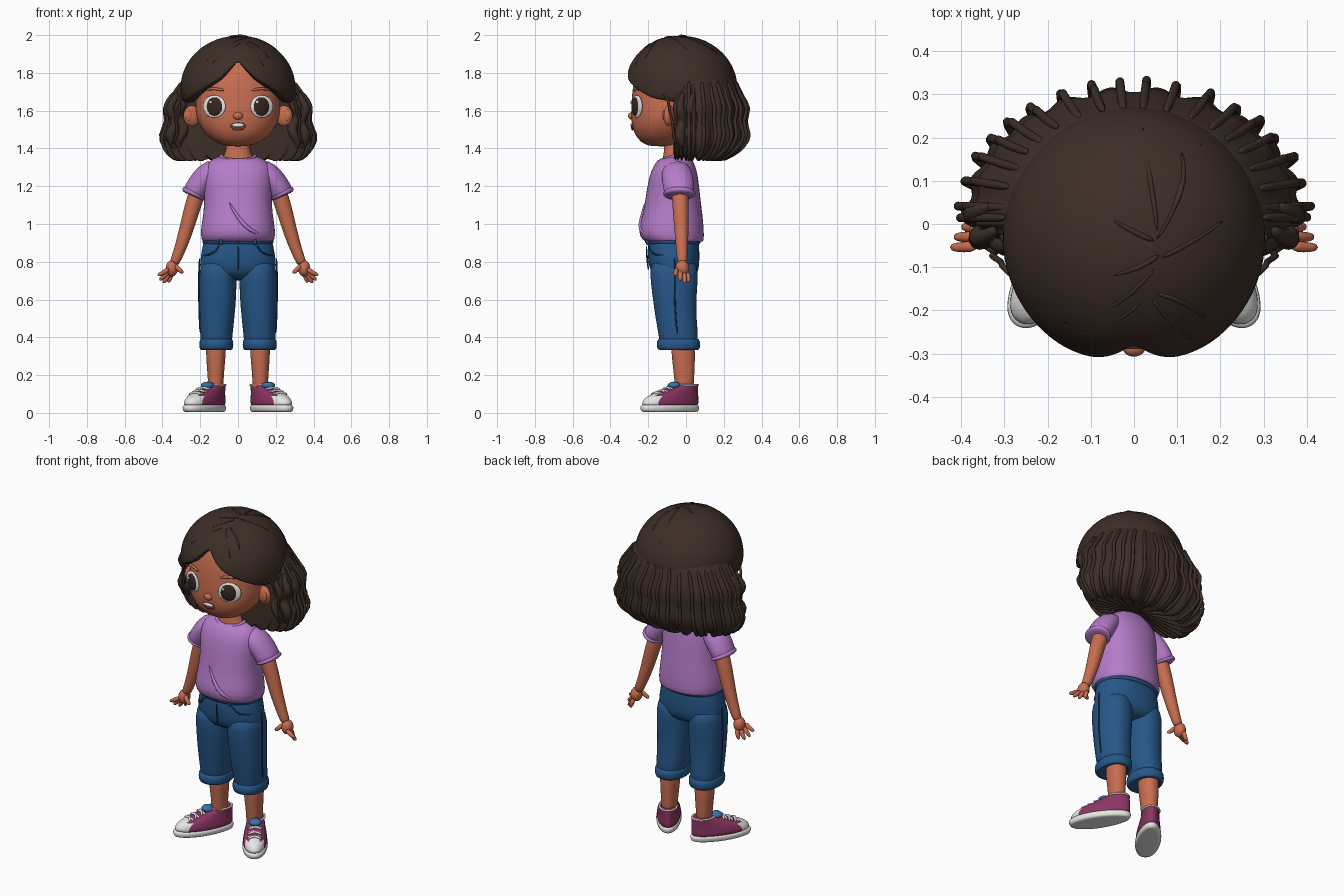
import bpy, bmesh, math
from math import sin, cos, pi, radians
from mathutils import Vector, Matrix

cube = bpy.data.objects.get("Cube")
if cube:
    bpy.data.objects.remove(cube, do_unlink=True)


def material(name, r, g, b):
    m = bpy.data.materials.new(name)
    m.use_nodes = True
    m.diffuse_color = (r, g, b, 1)
    p = m.node_tree.nodes["Principled BSDF"]
    p.inputs["Base Color"].default_value = (r, g, b, 1)
    p.inputs["Roughness"].default_value = 0.8
    return m


SKIN = material("warm skin", .58, .155, .08)
HAIR = material("dark brown hair", .046, .027, .02)
SHIRT = material("lilac cotton", .46, .2, .58)
JEANS = material("blue denim", .02, .095, .25)
STITCH = material("dark denim", .012, .055, .15)
SHOE = material("berry canvas", .26, .035, .125)
WHITE = material("white", .82, .81, .8)
TONGUE = material("bright blue", .035, .17, .4)
IRIS = material("dark brown iris", .035, .02, .015)
LIP = material("mouth red", .25, .04, .03)


def finish(name, bm, mats, mirror=False, subsurf=1, rule=None):
    """Turn a bmesh into a smooth object, optionally mirrored across x."""
    bmesh.ops.recalc_face_normals(bm, faces=bm.faces[:])
    for f in bm.faces:
        f.smooth = True
        if rule:
            f.material_index = rule(f.calc_center_median())
    me = bpy.data.meshes.new(name)
    bm.to_mesh(me)
    bm.free()
    for m in mats:
        me.materials.append(m)
    ob = bpy.data.objects.new(name, me)
    bpy.context.collection.objects.link(ob)
    if mirror:
        ob.modifiers.new("Mirror", 'MIRROR').use_mirror_merge = False
    if subsurf:
        s = ob.modifiers.new("Smooth", 'SUBSURF')
        s.levels = s.render_levels = subsurf
    return ob


def skin_rings(bm, rings, caps=(True, True), closed=False):
    vs = [[bm.verts.new(p) for p in r] for r in rings]
    n = len(vs[0])
    pairs = list(zip(vs, vs[1:])) + ([(vs[-1], vs[0])] if closed else [])
    for a, b in pairs:
        for i in range(n):
            j = (i + 1) % n
            bm.faces.new((a[i], a[j], b[j], b[i]))
    for use, r in zip(caps, (vs[0], vs[-1])):
        if use and not closed:
            bm.faces.new(r)


def oval(cx, z, rx, y0, y1, tilt=0, power=2.2, n=28):
    """Horizontal section between y0 and y1, half width rx."""
    cy, ry, pts = (y0 + y1) / 2, (y1 - y0) / 2, []
    for i in range(n):
        c, s = cos(2 * pi * i / n), sin(2 * pi * i / n)
        x = math.copysign(abs(c) ** (2 / power), c) * rx
        y = math.copysign(abs(s) ** (2 / power), s) * ry
        pts.append(Vector((cx + x, cy + y, z + tilt * y)))
    return pts


def loft(name, mat, sections, mirror=False):
    bm = bmesh.new()
    skin_rings(bm, [oval(*s) for s in sections])
    return finish(name, bm, [mat], mirror)


def add_tube(bm, pts, r, n=8, flat=1, closed=False):
    """Sweep a circle along points; r is one radius or one per point."""
    pts = [Vector(p) for p in pts]
    rs = r if isinstance(r, (list, tuple)) else [r] * len(pts)
    span = pts[-1] - pts[0]
    axis = 2 if closed else min(range(3), key=lambda k: abs(span[k]))
    ref = Vector([float(k == axis) for k in range(3)])
    rings, m = [], len(pts)
    for i, p in enumerate(pts):
        a = pts[i - 1] if closed or i else p
        b = pts[(i + 1) % m] if closed or i < m - 1 else p
        t = (b - a).normalized()
        u = t.cross(ref).normalized()
        v = u.cross(t)
        rings.append([p + rs[i] * (u * cos(2 * pi * k / n) + flat * v * sin(2 * pi * k / n))
                      for k in range(n)])
    skin_rings(bm, rings, closed=closed)


def tubes(name, mat, paths, r, mirror=False, place=None, **kw):
    bm = bmesh.new()
    for p in paths:
        add_tube(bm, p, r, **kw)
    if place:
        bm.transform(place)
    return finish(name, bm, [mat], mirror)


def ball(name, mat, loc, size, yaw=0, mirror=False, place=None):
    bm = bmesh.new()
    bmesh.ops.create_uvsphere(bm, u_segments=24, v_segments=14, radius=1)
    bm.transform(Matrix.Translation(loc) @ Matrix.Rotation(yaw, 4, 'Z') @ Matrix.Diagonal((*size, 1)))
    if place:
        bm.transform(place)
    return finish(name, bm, [mat], mirror, 0)


# Head and face
loft("head", SKIN, [(0, 1.41, .05, -.19, -.06), (0, 1.43, .12, -.24, -.03), (0, 1.48, .178, -.277, .03),
                    (0, 1.54, .215, -.291, .08), (0, 1.6, .226, -.292, .12), (0, 1.68, .224, -.288, .14),
                    (0, 1.76, .222, -.278, .15), (0, 1.84, .2, -.255, .14), (0, 1.91, .13, -.19, .1)])
ball("nose", SKIN, (0, -.287, 1.572), (.026, .02, .02))
ball("ears", SKIN, (.243, -.09, 1.572), (.048, .026, .055), radians(-20), True)
ball("inner_ears", SKIN, (.258, -.113, 1.575), (.022, .01, .03), radians(-20), True)
ball("eye_whites", WHITE, (.126, -.26, 1.622), (.066, .013, .06), radians(24), True)
ball("irises", IRIS, (.124, -.266, 1.622), (.047, .015, .05), radians(24), True)
for s in (1, -1):
    ball("eye_glint", WHITE, (s * .124 - .022, -.282 + s * -.008, 1.645), (.008, .004, .008))
ball("mouth", LIP, (0, -.283, 1.517), (.04, .008, .022))
ball("teeth", WHITE, (0, -.288, 1.523), (.032, .007, .01))
tubes("eyebrows", SKIN, [[(.07, -.28, 1.705), (.12, -.267, 1.72), (.17, -.235, 1.71)]], .008, True)

# Neck
loft("neck", SKIN, [(0, 1.3, .09, -.13, .015, .25), (0, 1.355, .086, -.128, .012, .25),
                    (0, 1.375, .064, -.115, 0, .1), (0, 1.46, .06, -.12, 0)])

# Hair cap with a parted fringe
CEN, RAD = Vector((0, -.03, 1.72)), Vector((.305, .303, .277))
HAIRLINE = [(0, 1.865), (9, 1.82), (20, 1.765), (38, 1.715), (60, 1.665), (90, 1.64), (180, 1.6)]


def hairline(deg):
    for (a, za), (b, zb) in zip(HAIRLINE, HAIRLINE[1:]):
        if deg <= b:
            return za + (zb - za) * (deg - a) / (b - a)


bm, rings, COLS, ROWS = bmesh.new(), [], 72, 14
for row in range(1, ROWS + 3):
    ring = []
    for i in range(COLS):
        deg = (360 * i / COLS + 180) % 360 - 180
        end = math.acos((hairline(abs(deg)) - CEN.z) / RAD.z)
        e = end * min(row, ROWS) / ROWS
        groove = 1 - .05 * math.exp(-(deg / 8) ** 2) * sin(e) ** 4
        k = sin(e) * groove * (1, .95, .8)[max(0, row - ROWS)]
        a = radians(deg)
        ring.append(CEN + Vector((RAD.x * k * sin(a), -RAD.y * k * cos(a), RAD.z * cos(e))))
    rings.append(ring)
skin_rings(bm, rings, (True, False))
finish("hair_cap", bm, [HAIR])

# Wavy bob behind the ears: height, half width, depth behind
WAVES = [(1.84, .23, .19), (1.76, .295, .245), (1.68, .34, .265), (1.61, .38, .292), (1.55, .36, .275),
         (1.47, .392, .295), (1.41, .385, .265), (1.36, .355, .215), (1.335, .31, .15), (1.37, .2, .08)]


def bob_point(a, row, grow=0.0):
    z, rx, yb = WAVES[row]
    c, s = cos(a), sin(a)
    if s >= 0:
        return Vector(((rx + grow) * c, .025 + (yb + grow) * s, z))
    return Vector(((rx + grow) * math.copysign(abs(c) ** .5, c), .025 + .09 * s, z))


bm, rings = bmesh.new(), []
for row in range(len(WAVES)):
    depth = min(1, row / 5)
    ring = []
    for i in range(132):
        a = 2 * pi * i / 132
        wave = cos(a * 22)
        p = bob_point(a, row, .009 * wave * depth)
        p.z -= .014 * wave * (row > 5)
        ring.append(p)
    rings.append(ring)
skin_rings(bm, rings)
finish("hair_bob", bm, [HAIR])

# Raised strands following the waves
lift = (0, -.005, 0, .024, .002, .026, .012, .006, -.01)
tubes("hair_strands", HAIR,
      [[bob_point(radians(-6 + 192 * k / 19) + .02 * sin(k * 5), r, lift[r] + .006 * sin(k * 3 + r))
        for r in range(1, 9)] for k in range(20)], .011)

# Locks framing the face
locks = [[(x + .028 * sin(k * 1.9 + x * 30), y + .015 * cos(k * 1.9), 1.7 - k * .045)
          for k in range(8)] for x, y in ((.3, -.04), (.345, -.025), (.36, .03), (.27, -.02))]
tubes("side_locks", HAIR, locks, [.012, .02, .026, .03, .032, .03, .026, .012], True)
tubes("side_wisps", HAIR, [[(.27, -.13, 1.7), (.315, -.09, 1.66), (.3, -.09, 1.6), (.34, -.07, 1.55),
                            (.31, -.07, 1.48), (.35, -.05, 1.42)]], .008, True)


# Fine strands drawn over the crown and fringe
def on_cap(x, y):
    q = 1 - (x / RAD.x) ** 2 - ((y - CEN.y) / RAD.y) ** 2
    return Vector((x, y, CEN.z + RAD.z * math.sqrt(max(q, .02)) + .001))


crown = [[(.02, .23), (.03, .14), (.045, .06), (.055, -.02)], [(.16, .19), (.11, .12), (.1, .04), (.05, -.04)],
         [(.11, .17), (.12, .1), (.09, .03)], [(-.05, .01), (0, -.02), (.05, -.04)],
         [(.21, .01), (.14, -.04), (.06, -.08)], [(-.05, -.12), (.02, -.1), (.06, -.07)],
         [(-.17, -.23), (-.08, -.21), (0, -.16), (.05, -.1)], [(-.14, -.26), (-.06, -.24), (.02, -.18)],
         [(.17, -.22), (.12, -.18), (.05, -.16)], [(.14, -.27), (.09, -.24), (.04, -.17)]]
tubes("crown_strands", HAIR, [[on_cap(*p) for p in path] for path in crown], [.004, .007, .007, .004])

# Shirt
loft("shirt", SHIRT, [(0, .925, .16, -.17, .07), (0, .9, .182, -.2, .088), (0, .915, .195, -.235, .096),
                      (0, .965, .2, -.257, .096), (0, 1.05, .184, -.228, .088), (0, 1.15, .177, -.213, .075),
                      (0, 1.25, .187, -.197, .065), (0, 1.31, .178, -.172, .05), (0, 1.345, .135, -.145, .03),
                      (0, 1.365, .09, -.13, .018, .3)])
tubes("sleeves", SHIRT, [[(.1, -.055, 1.305), (.155, -.05, 1.27), (.2, -.04, 1.215), (.234, -.035, 1.16),
                          (.24, -.035, 1.148)]], [.05, .066, .066, .063, .055], True, n=20, flat=1.28)
tubes("sleeve_hems", SHIRT, [[(.226, -.035, 1.173), (.23, -.035, 1.167), (.237, -.035, 1.152), (.239, -.035, 1.147)]],
      [.05, .069, .069, .05], True, n=20, flat=1.28)
turn = [2 * pi * k / 20 for k in range(20)]
tubes("collar", SHIRT, [[(.092 * cos(a), -.056 + .077 * sin(a), 1.362 + .025 * sin(a)) for a in turn]],
      .01, closed=True)
tubes("shirt_folds", SHIRT, [[(.13, -.2, .94), (.06, -.248, .965), (0, -.236, 1.03), (-.05, -.215, 1.12)]],
      [.006, .014, .012, .004])

# Arms and hands
tubes("arms", SKIN, [[(.19, -.035, 1.22), (.228, -.03, 1.14), (.265, -.025, 1.0), (.295, -.022, .9),
                      (.325, -.02, .82), (.342, -.02, .785)]], [.045, .046, .04, .034, .028, .026], True, n=16)
ball("palms", SKIN, (.35, -.02, .765), (.032, .037, .043), 0, True)
fingers = [((.365, -.05, .765), (.392, -.054, .742), (.428, -.054, .728)),
           ((.365, -.03, .755), (.39, -.03, .725), (.418, -.03, .7)),
           ((.36, -.01, .745), (.378, -.008, .712), (.398, -.006, .685)),
           ((.35, .008, .745), (.36, .012, .715), (.37, .014, .688)),
           ((.335, -.035, .785), (.31, -.05, .755), (.288, -.054, .74))]
tubes("fingers", SKIN, fingers, [.015, .014, .01], True)

# Trousers
loft("trouser_hips", JEANS, [(0, .935, .165, -.185, .06), (0, .925, .18, -.2, .068), (0, .85, .195, -.205, .072),
                             (0, .78, .205, -.198, .072), (0, .73, .195, -.18, .06), (0, .7, .12, -.12, .02)])
loft("trouser_legs", JEANS, [(.105, .82, .085, -.18, .05), (.106, .75, .1, -.195, .068), (.107, .62, .099, -.178, .055),
                             (.111, .5, .092, -.162, .055), (.114, .42, .086, -.146, .065), (.115, .36, .082, -.14, .062),
                             (.115, .345, .06, -.11, .04)], True)
loft("trouser_cuffs", JEANS, [(.115, .345, .06, -.11, .04), (.115, .328, .08, -.14, .062), (.115, .342, .091, -.156, .076),
                              (.115, .385, .091, -.156, .076), (.114, .4, .08, -.14, .06)], True)
loft("waistband", JEANS, [(0, .935, .17, -.19, .065), (0, .93, .189, -.212, .078), (0, .895, .192, -.214, .08),
                          (0, .89, .175, -.2, .07)])
tubes("pocket_edges", STITCH, [[(.1, -.198, .89), (.115, -.19, .855), (.155, -.165, .835), (.19, -.1, .835)],
                               [(.203, -.06, .83), (.208, -.06, .72), (.206, -.06, .55), (.2, -.045, .41)]], .005, True)
tubes("fly_seam", STITCH, [[(0, -.21, .89), (.002, -.207, .82), (0, -.198, .75)]], .005)
tubes("belt_loops", JEANS, [[(.09, -.201, .94), (.09, -.208, .915), (.09, -.201, .885)]], .009, True)
ball("waist_button", STITCH, (0, -.212, .912), (.012, .006, .012))

# Lower legs
loft("lower_legs", SKIN, [(.115, .42, .055, -.08, .045), (.117, .32, .053, -.078, .048), (.118, .23, .046, -.068, .046),
                          (.118, .17, .041, -.06, .042), (.118, .1, .04, -.06, .04)], True)

# Shoes, modelled straight and turned outwards
TURN = Matrix.Translation((.113, .012, 0)) @ Matrix.Rotation(radians(33), 4, 'Z')


def shoe_part(name, mats, sections, rule=None):
    bm = bmesh.new()
    skin_rings(bm, [oval(*s) for s in sections])
    for v in bm.verts:
        v.co.x *= 1.03 - .9 * (v.co.y + .12) * (v.co.y > -.12)
    for f in bm.faces:
        f.material_index = rule(f.calc_center_median()) if rule else 0
    bm.transform(TURN)
    finish(name, bm, mats, True)


shoe_part("soles", [WHITE], [(0, .004, .055, -.27, .045), (0, .006, .067, -.292, .06), (0, .03, .071, -.297, .066),
                             (0, .042, .068, -.292, .062), (0, .044, .05, -.26, .04)])
shoe_part("uppers", [SHOE, WHITE],
          [(0, .03, .064, -.285, .056), (0, .05, .067, -.287, .06), (0, .07, .065, -.278, .06),
           (0, .09, .062, -.25, .059), (0, .107, .057, -.2, .058), (0, .127, .053, -.13, .057),
           (0, .145, .052, -.085, .056), (0, .15, .044, -.07, .05)],
          lambda c: int(c.y < -.215 and c.z < .1))
laces = [[(s * -.045, y - .012, z - .012), (0, y, z + .006), (s * .045, y + .012, z - .01)]
         for y, z in ((-.2, .108), (-.165, .12), (-.13, .134)) for s in (1, -1)]
tubes("laces", WHITE, laces, .007, True, TURN)
tubes("shoe_collars", WHITE, [[(.05 * cos(a), -.012 + .066 * sin(a), .147) for a in turn]],
      .006, True, TURN, closed=True)
ball("shoe_tongues", TONGUE, (0, -.09, .145), (.036, .034, .02), 0, True, TURN)
